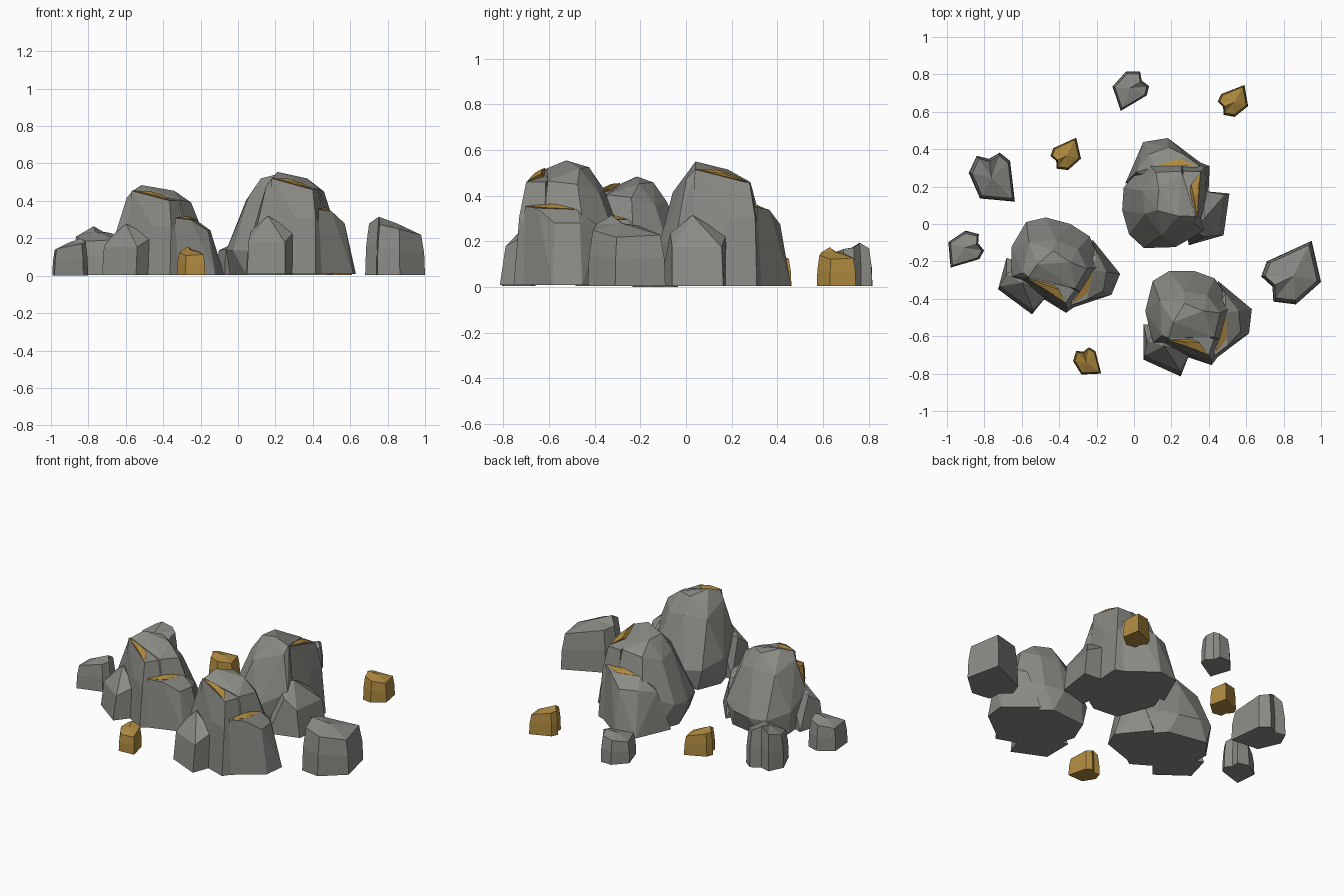
import bpy, bmesh, math
from mathutils import Matrix

if "Cube" in bpy.data.objects:
    bpy.data.objects.remove(bpy.data.objects["Cube"])


def material(name, rgb):
    mat = bpy.data.materials.new(name)
    mat.diffuse_color = (*rgb, 1)
    mat.use_nodes = True
    mat.node_tree.nodes["Principled BSDF"].inputs["Base Color"].default_value = mat.diffuse_color
    return mat


gold = material("gold_ore", (0.42, 0.25, 0.05))
rock = material("dark_rock", (0.255, 0.258, 0.235))


def finish(bm, name, matrix, mat):
    bmesh.ops.recalc_face_normals(bm, faces=bm.faces)
    me = bpy.data.meshes.new(name)
    bm.to_mesh(me)
    bm.free()
    me.transform(matrix)
    me.materials.append(mat)
    ob = bpy.data.objects.new(name, me)
    bpy.context.collection.objects.link(ob)


def hull(name, points, matrix, mat=rock):
    """Faceted convex chunk around a few corner points."""
    bm = bmesh.new()
    for p in points:
        bm.verts.new(p)
    bmesh.ops.convex_hull(bm, input=bm.verts)
    loose = [v for v in bm.verts if not v.link_faces]
    bmesh.ops.delete(bm, geom=loose, context='VERTS')
    bmesh.ops.dissolve_limit(bm, angle_limit=math.radians(8), verts=bm.verts, edges=bm.edges)
    finish(bm, name, matrix, mat)


def place(x, y, deg, sx, sy, sz, z=0.0):
    return (Matrix.Translation((x, y, z)) @ Matrix.Rotation(math.radians(deg), 4, 'Z')
            @ Matrix.Diagonal((sx, sy, sz, 1)))


# Big boulder corner points
BODY = [
    (-.28, .05, 0), (-.22, .20, 0), (.02, .22, 0), (.15, .12, 0), (.16, -.12, 0), (.05, -.20, 0), (-.22, -.15, 0),
    (-.29, .04, .16), (-.25, .20, .13), (-.16, .255, .13), (-.03, .255, .13), (.08, .215, .15),
    (.18, .06, .22), (.13, -.12, .25), (-.25, -.13, .25),
    (-.21, .09, .41), (-.20, -.09, .47), (-.08, .145, .42), (.04, .125, .40), (.11, .03, .44),
    (-.14, -.02, .545), (-.08, .08, .515), (.02, .04, .51), (-.165, -.105, .51), (.08, -.10, .455),
]
FRONT_SLAB = [
    (-.20, -.16, 0), (.065, -.25, 0), (.17, -.11, 0), (-.05, -.05, 0),
    (-.17, -.115, .51), (.05, -.195, .45), (.078, -.11, .45), (-.10, -.05, .49),
    (-.04, -.20, .30), (.065, -.225, .30),
]
SIDE_SHARD = [
    (.08, -.22, 0), (.17, -.14, 0), (.265, -.08, 0), (.28, .05, 0), (.10, .20, 0), (.05, 0, 0),
    (.08, -.20, .345), (.15, -.145, .335), (.14, .03, .33), (.21, .04, .27), (.22, -.07, .27),
    (.14, .13, .25), (.05, 0, .34),
]
LUMP = [
    (-.30, -.03, 0), (-.30, -.22, 0), (-.10, -.31, 0), (-.05, -.18, 0), (-.15, -.05, 0),
    (-.295, -.20, .17), (-.28, -.12, .23), (-.19, -.147, .31), (-.05, -.18, .225),
    (-.10, -.285, .17), (-.20, -.05, .28),
]
# Ore seams showing along the broken upper edges
SEAM_TOP = [(-.17, -.113, .512), (.045, -.190, .455), (-.07, -.125, .508), (-.05, -.158, .490),
            (-.06, -.10, .46), (0, -.13, .485)]
SEAM_SIDE = [(.08, -.195, .345), (.145, .02, .332), (.145, -.11, .338), (.115, -.08, .355),
             (.10, -.12, .30), (.125, -.04, .348)]

boulders = [("back_boulder", place(.178, .175, 106, 1.03, 1.02, 1.0, .005)),
            ("left_boulder", place(-.37, -.235, -15, 1.05, .92, .88, .005)),
            ("right_boulder", place(.35, -.505, 0, 1, 1, 1, .01))]
for name, m in boulders:
    hull(name + "_body", BODY, m)
    hull(name + "_front_slab", FRONT_SLAB, m)
    hull(name + "_side_shard", SIDE_SHARD, m)
    hull(name + "_lump", LUMP, m)
    hull(name + "_top_seam", SEAM_TOP, m, gold)
    hull(name + "_side_seam", SEAM_SIDE, m, gold)

# Small notched stone: outline corner x, y and top height
STONE = [(.11, .17, .22), (-.13, .06, .26), (-.16, -.02, .27), (-.10, -.075, .305),
         (-.095, -.155, .265), (.025, -.17, .24), (.16, -.05, .21)]


def stone(name, matrix, mat):
    bm = bmesh.new()
    low = [bm.verts.new((x, y, 0)) for x, y, z in STONE]
    mid = [bm.verts.new((x * .97, y * .97, z * .55)) for x, y, z in STONE]
    top = [bm.verts.new((x * .87, y * .87, z)) for x, y, z in STONE]
    peak = bm.verts.new((.01, -.02, .27))
    n = len(STONE)
    for i in range(n):
        j = (i + 1) % n
        bm.faces.new((low[i], low[j], mid[j], mid[i]))
        bm.faces.new((mid[i], mid[j], top[j], top[i]))
        bm.faces.new((top[i], top[j], peak))
    bm.faces.new(low[::-1])
    finish(bm, name, matrix, mat)


# x, y, turn, width scale, height, material
stones = [("grey_stone_right", .84, -.26, 0, 1.0, .31, rock),
          ("grey_stone_left", -.743, .25, -108, .83, .26, rock),
          ("grey_stone_far_left", -.90, -.14, 172, .61, .20, rock),
          ("grey_stone_back", -.015, .715, 186, .61, .19, rock),
          ("gold_stone_back", .53, .66, -3, .51, .17, gold),
          ("gold_stone_middle", -.365, .375, 0, .51, .165, gold),
          ("gold_stone_front", -.245, -.735, -100, .47, .15, gold)]
for name, x, y, deg, s, h, mat in stones:
    stone(name, place(x, y, deg, s, s, h / .305, 0 if "far" in name else .005), mat)
